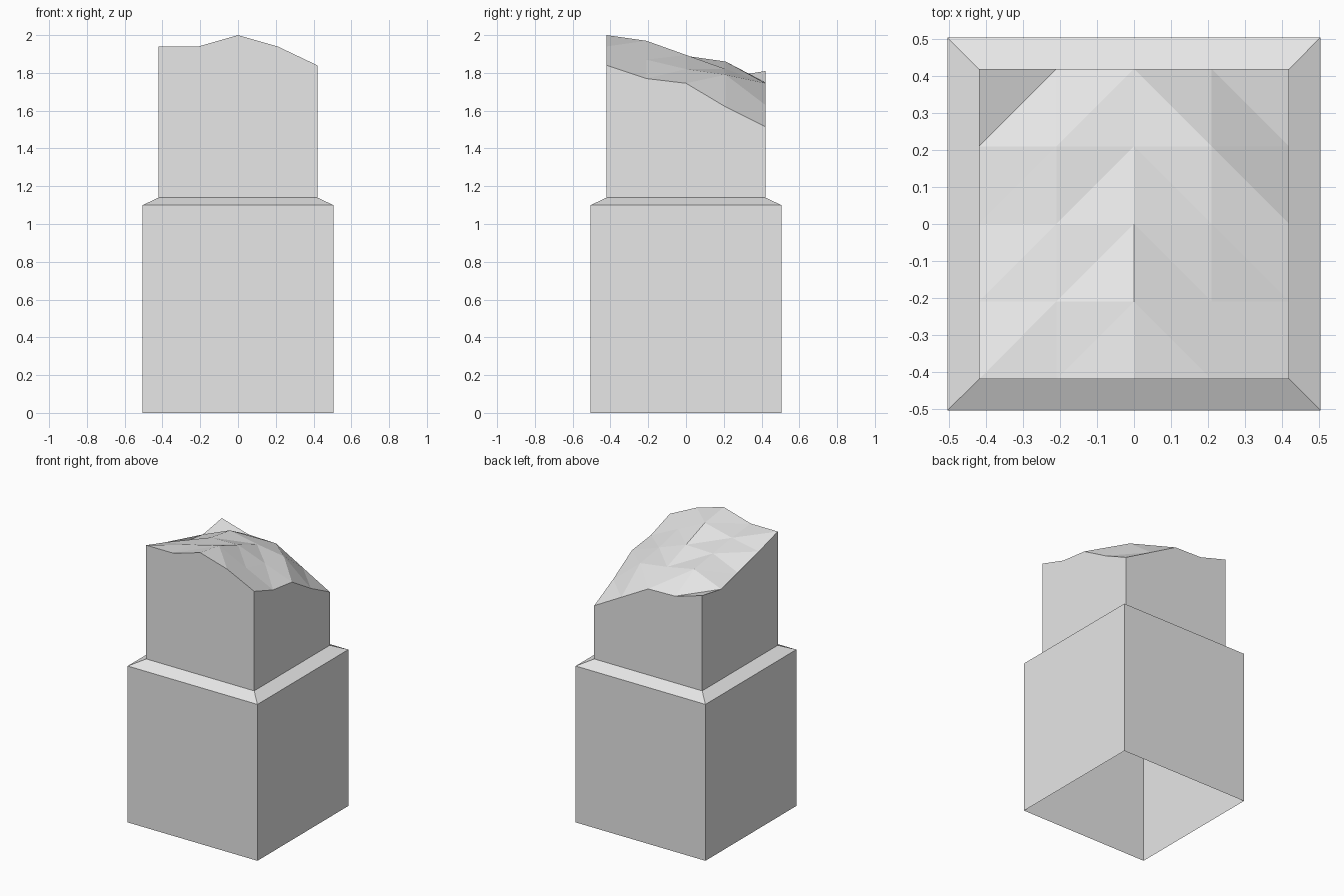
import bpy, bmesh

if "Cube" in bpy.data.objects:
    bpy.data.objects.remove(bpy.data.objects["Cube"])

BASE, SHAFT = 0.505, 0.42          # half widths
LEDGE_LOW, LEDGE_HIGH = 1.10, 1.14

# Heights of the broken top, rows from front to back, columns left to right
BREAK = [
    [1.94, 1.94, 2.00, 1.94, 1.84],
    [1.88, 1.92, 1.97, 1.87, 1.77],
    [1.80, 1.89, 1.895, 1.82, 1.745],
    [1.775, 1.86, 1.82, 1.79, 1.62],
    [1.81, 1.75, 1.745, 1.63, 1.515],
]
N = len(BREAK)

stone = bpy.data.materials.new("pale grey stone")
stone.diffuse_color = (0.8, 0.8, 0.8, 1)
stone.use_nodes = True
stone.node_tree.nodes["Principled BSDF"].inputs["Base Color"].default_value = stone.diffuse_color


def ring(bm, half, z):
    return [bm.verts.new((x * half, y * half, z))
            for x, y in ((-1, -1), (1, -1), (1, 1), (-1, 1))]


def finish(bm, name):
    mesh = bpy.data.meshes.new(name)
    bm.to_mesh(mesh)
    bm.free()
    mesh.materials.append(stone)
    obj = bpy.data.objects.new(name, mesh)
    bpy.context.collection.objects.link(obj)


# Pedestal: hollow block, open underneath, with a sloping ledge
bm = bmesh.new()
rings = [ring(bm, BASE, 0), ring(bm, BASE, LEDGE_LOW), ring(bm, SHAFT, LEDGE_HIGH)]
for low, high in zip(rings, rings[1:]):
    for i in range(4):
        j = (i + 1) % 4
        bm.faces.new((low[i], low[j], high[j], high[i]))
finish(bm, "pedestal")

# Broken shaft: uneven top sheet with four walls below
bm = bmesh.new()
step = 2 * SHAFT / (N - 1)
top = [[bm.verts.new((-SHAFT + c * step, -SHAFT + r * step, z))
        for c, z in enumerate(row)] for r, row in enumerate(BREAK)]
for r in range(N - 1):
    for c in range(N - 1):
        a, b = top[r][c], top[r][c + 1]
        d, e = top[r + 1][c], top[r + 1][c + 1]
        # Diagonals lean towards the centre line
        tris = ((a, b, e), (a, e, d)) if c < (N - 1) // 2 else ((a, b, d), (b, e, d))
        for t in tris:
            bm.faces.new(t)

foot = ring(bm, SHAFT, LEDGE_HIGH)
edges = [top[0], [row[-1] for row in top], top[-1][::-1], [row[0] for row in top][::-1]]
for i, edge in enumerate(edges):
    wall = bm.faces.new([foot[i], foot[(i + 1) % 4]] + edge[::-1])
    bmesh.ops.triangulate(bm, faces=[wall])
finish(bm, "broken_shaft")
